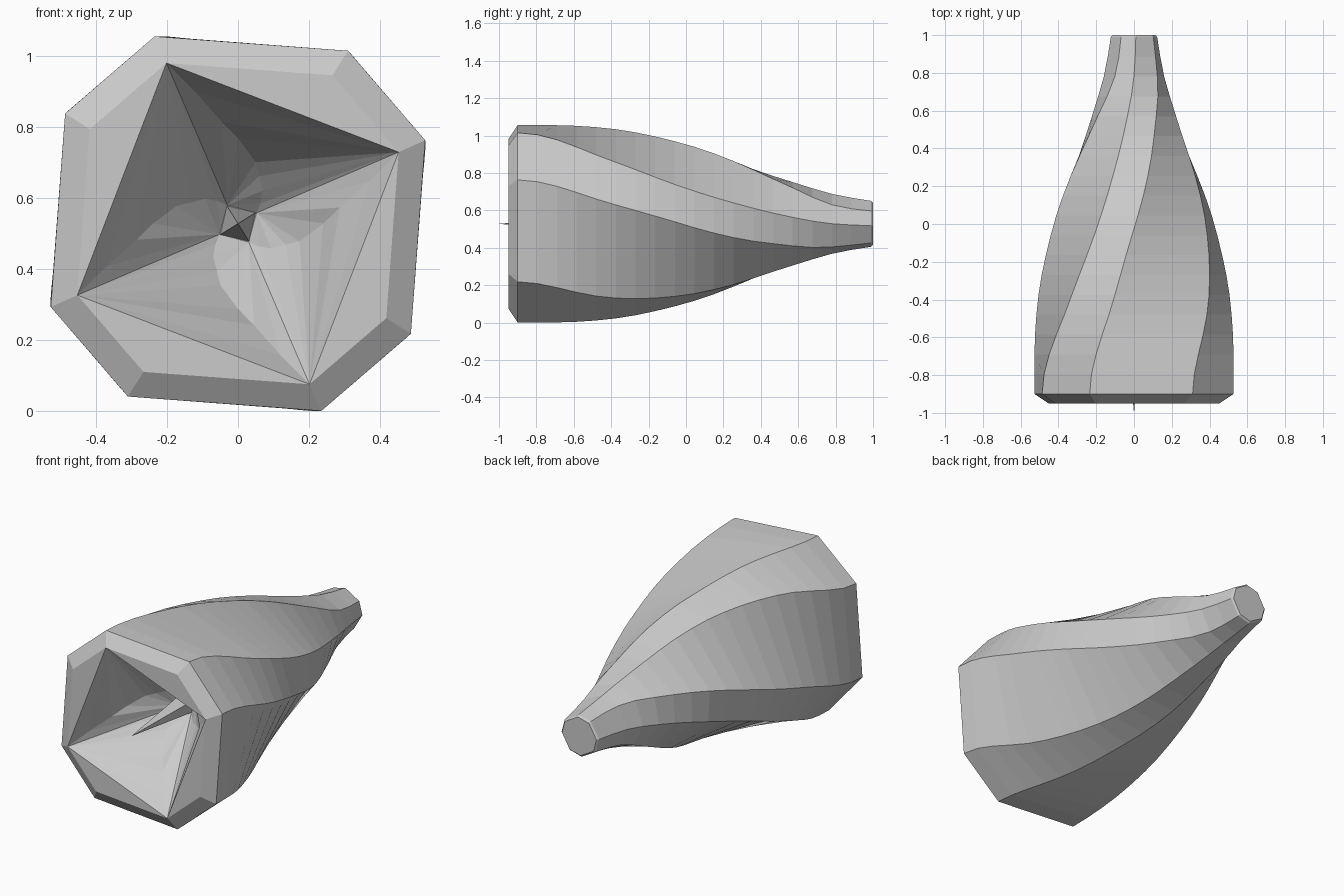
import bpy, bmesh
from math import radians, sin, cos

if "Cube" in bpy.data.objects:
    bpy.data.objects.remove(bpy.data.objects["Cube"])

CZ = 0.528  # height of the axis

def sample(keys, y):
    """Smooth (Hermite) lookup in a short list of (position, value) keys."""
    n = len(keys)
    def slope(i):
        a, b = keys[max(i - 1, 0)], keys[min(i + 1, n - 1)]
        return 0 if i == 0 else (b[1] - a[1]) / (b[0] - a[0])
    for i in range(n - 1):
        (x0, v0), (x1, v1) = keys[i], keys[i + 1]
        if y <= x1 or i == n - 2:
            h = x1 - x0
            t = (y - x0) / h
            return ((2*t**3 - 3*t*t + 1) * v0 + (t**3 - 2*t*t + t) * h * slope(i)
                    + (3*t*t - 2*t**3) * v1 + (t**3 - t*t) * h * slope(i + 1))

def polar(bm, r, deg, y):
    a = radians(deg)
    return bm.verts.new((r * cos(a), y, CZ + r * sin(a)))

def finish(bm, name):
    bmesh.ops.recalc_face_normals(bm, faces=bm.faces)
    mesh = bpy.data.meshes.new(name)
    bm.to_mesh(mesh)
    bm.free()
    obj = bpy.data.objects.new(name, mesh)
    bpy.context.collection.objects.link(obj)
    return obj

# Radius along the axis, and the twist of the two alternating corner sets
RADIUS = [(-0.9, 0.577), (-0.4, 0.52), (0, 0.425), (0.25, 0.345),
          (0.5, 0.25), (0.78, 0.16), (0.99, 0.123)]
TWIST_A = [(-0.9, 0), (-0.4, -17), (0, -31), (0.5, -46), (0.8, -58), (0.99, -62)]
TWIST_B = [(-0.9, 0), (-0.4, -12), (0, -25), (0.5, -50), (0.8, -76), (0.99, -80)]

def ring(bm, y, twist_y, r):
    ta, tb = sample(TWIST_A, twist_y), sample(TWIST_B, twist_y)
    out = []
    for k in range(4):
        out.append(polar(bm, r, 24 + tb + 90 * k, y))
        out.append(polar(bm, r, 57.5 + ta + 90 * k, y))
    return out

# Twisted shell: rim, tapering body, bevelled end cap
bm = bmesh.new()
rings = [ring(bm, -0.95, -0.9, 0.495)]
STEPS = 18
for i in range(STEPS + 1):
    y = -0.9 + 1.89 * i / STEPS
    rings.append(ring(bm, y, y, sample(RADIUS, y)))
rings.append(ring(bm, 1.0, 0.99, 0.113))
for a, b in zip(rings, rings[1:]):
    for j in range(8):
        bm.faces.new((a[j], a[(j + 1) % 8], b[(j + 1) % 8], b[j]))
bm.faces.new(rings[-1])

# Swirling mouth: four spiral ridges (radius, turn, depth)
RIDGE = [(0.39, -6, -0.86), (0.29, -15, -0.77), (0.24, -24, -0.70), (0.18, -40, -0.62),
         (0.146, -48, -0.58), (0.116, -61, -0.55), (0.085, -72, -0.51), (0.06, -84, -0.48)]
rim = rings[0]
ridges = [[rim[2 * k]] + [polar(bm, r, 24 + 90 * k + t, y) for r, t, y in RIDGE]
          for k in range(4)]
for k in range(4):
    here, nxt = ridges[k], ridges[(k + 1) % 4]
    # outer triangle, fan onto the next ridge, then pocket behind this ridge
    bm.faces.new((here[0], rim[2 * k + 1], nxt[0]))
    for p, q in zip(nxt, nxt[1:]):
        bm.faces.new((here[0], p, q))
    for p, q in zip(here, here[1:]):
        bm.faces.new((nxt[-1], p, q))
bm.faces.new([r[-1] for r in ridges])
finish(bm, "twisted_shell")

# Central four-sided spike
bm = bmesh.new()
base = [polar(bm, 0.062, 32 + 90 * k, -0.45) for k in range(4)]
tip = bm.verts.new((0, -1.0, CZ))
for k in range(4):
    bm.faces.new((base[k], base[(k + 1) % 4], tip))
bm.faces.new(base)
finish(bm, "center_spike")
